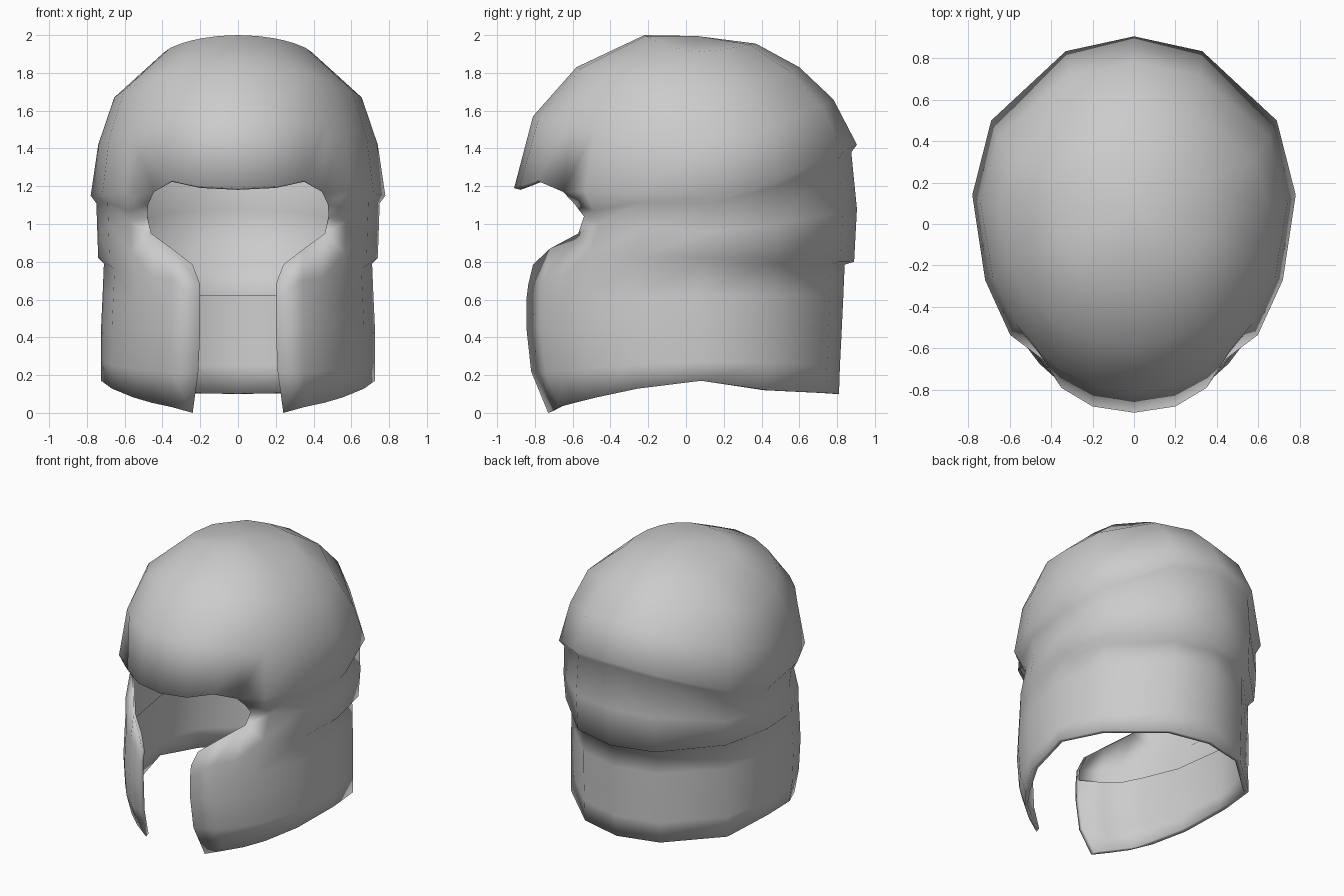
import bpy, bmesh
from math import sin, cos, radians

cube = bpy.data.objects.get("Cube")
if cube:
    bpy.data.objects.remove(cube, do_unlink=True)

metal = bpy.data.materials.new("grey_metal")
metal.use_nodes = True
metal.diffuse_color = (0.6, 0.6, 0.6, 1)
metal.node_tree.nodes["Principled BSDF"].inputs["Base Color"].default_value = (0.6, 0.6, 0.6, 1)

# Column directions, from the front centre round to the back centre
ANGLES = [0, 15, 29, 39, 50, 67, 90, 118, 155, 180]

# Rings: height at front, side, back; y at front, widest, back; half width
DOME = [(2.0, 1.91, 1.955, -.22, .05, .37, .39),
        (1.83, 1.67, 1.83, -.58, .07, .60, .655),
        (1.57, 1.42, 1.66, -.81, .10, .78, .74),
        (1.19, 1.15, 1.42, -.91, .14, .905, .78)]
BAND = [(1.13, 1.11, 1.38, -.81, .12, .875, .75),
        (1.06, .96, 1.08, -.76, .12, .905, .745),
        (.87, .82, .80, -.84, .10, .89, .74)]
GUARD = [(.68, .79, .785, -.88, .08, .84, .71),
         (.60, .62, .62, -.885, .08, .833, .717),
         (.45, .45, .45, -.89, .08, .825, .725),
         (.20, .27, .25, -.86, .08, .815, .725),
         (0, .17, .10, -.78, .08, .81, .725)]
RINGS = DOME + BAND + GUARD
LINING_TOP = 8  # ring that the lining of the guard reaches up to
LAST_RING, LAST_COL = len(RINGS) - 1, len(ANGLES) - 1

# Points that shape the eye opening and the lower edges, by (ring, column)
SHAPED = {(3, 1): (.20, -.88, 1.20), (3, 2): (.35, -.79, 1.23),
          (3, 3): (.445, -.65, 1.17), (4, 3): (.475, -.59, 1.105),
          (4, 4): (.575, -.49, 1.07), (5, 3): (.48, -.54, 1.04),
          (6, 3): (.46, -.57, .95), (6, 2): (.35, -.72, .87),
          (6, 1): (.24, -.81, .785), (7, 1): (.20, -.835, .68),
          (8, 1): (.20, -.845, .60), (9, 1): (.20, -.845, .45),
          (10, 1): (.21, -.82, .22), (11, 1): (.24, -.73, 0),
          (11, 7): (.64, .43, .12), (11, 8): (.306, .74, .105)}


def ring_point(ring, angle):
    zf, zs, zb, yf, ym, yb, width = ring
    c = cos(radians(angle))
    z_end, y_end = (zf, yf) if c > 0 else (zb, yb)
    x = width * sin(radians(angle)) if 0 < angle < 180 else 0
    return x, ym + (y_end - ym) * abs(c), zs + (z_end - zs) * abs(c) ** 1.5


# Left half of the shell
bm = bmesh.new()
grid = [[bm.verts.new(SHAPED.get((i, j), ring_point(ring, a)))
         for j, a in enumerate(ANGLES)] for i, ring in enumerate(RINGS)]
apex = bm.verts.new((0, .06, 1.995))
for j in range(LAST_COL):
    bm.faces.new((grid[0][j], grid[0][j + 1], apex))

for i in range(LAST_RING):
    # the dome is closed, the band starts at the eye corner, the guard at the cheek
    first = 0 if i < 3 else 3 if i < 6 else 1
    for j in range(first, LAST_COL):
        bm.faces.new((grid[i + 1][j], grid[i + 1][j + 1], grid[i][j + 1], grid[i][j]))
bm.normal_update()

inner = {}


def inside(i, j):
    """Vertex set back from the shell by the wall thickness."""
    if (i, j) not in inner:
        n = grid[i][j].normal.copy()
        if j < 4 or j == LAST_COL:
            n.x = 0
        inner[i, j] = bm.verts.new(grid[i][j].co - n * .035)
    return inner[i, j]


# Turned-in rim round the face opening and the lower edge
rim = [(3, j) for j in range(4)] + [(4, 3), (5, 3), (6, 3), (6, 2)]
rim += [(i, 1) for i in range(6, LAST_RING)]
rim += [(LAST_RING, j) for j in range(1, LAST_COL + 1)]
for a, b in zip(rim, rim[1:]):
    bm.faces.new((grid[b[0]][b[1]], grid[a[0]][a[1]], inside(*a), inside(*b)))

# Lining inside the lower guard
for i in range(LINING_TOP, LAST_RING):
    for j in range(1, LAST_COL):
        bm.faces.new((inside(i, j), inside(i, j + 1), inside(i + 1, j + 1), inside(i + 1, j)))
for v in [v for v in bm.verts if not v.link_faces]:
    bm.verts.remove(v)

mesh = bpy.data.meshes.new("helmet_shell")
bm.to_mesh(mesh)
bm.free()
mesh.materials.append(metal)
shell = bpy.data.objects.new("helmet_shell", mesh)
bpy.context.collection.objects.link(shell)

# Mirror to the right half and smooth
mirror = shell.modifiers.new("mirror", 'MIRROR')
mirror.use_clip = True
for o in bpy.context.selected_objects:
    o.select_set(False)
shell.select_set(True)
bpy.context.view_layer.objects.active = shell
bpy.ops.object.modifier_apply(modifier="mirror")
bpy.ops.object.shade_smooth_by_angle(angle=radians(120))
